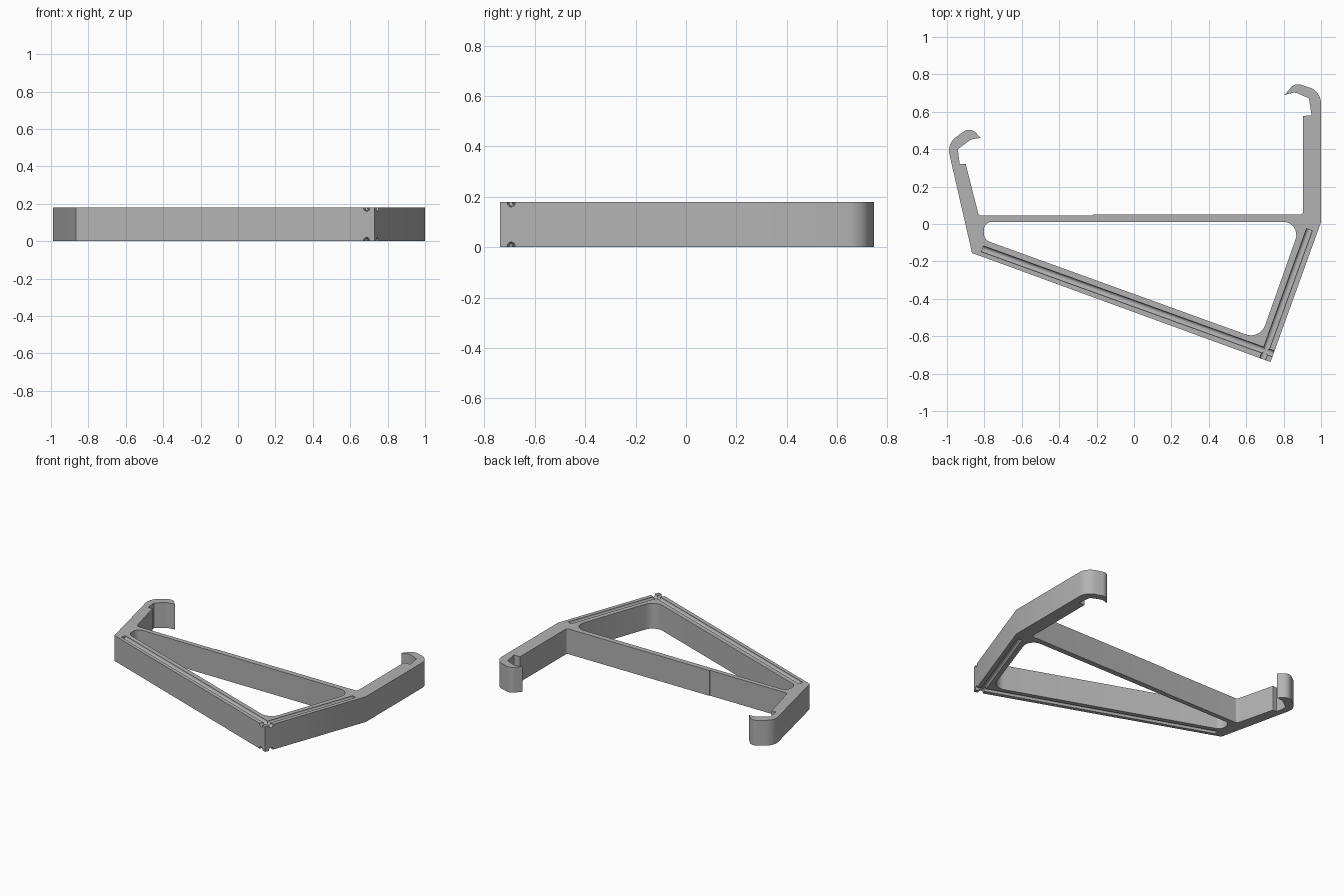
import bpy, bmesh, math
from mathutils import Vector

HEIGHT = 0.18

old = bpy.data.objects.get("Cube")
if old:
    bpy.data.objects.remove(old, do_unlink=True)

grey = bpy.data.materials.new("plain_grey")
grey.use_nodes = True
colour = (0.45, 0.45, 0.45, 1)
grey.diffuse_color = colour
grey.node_tree.nodes["Principled BSDF"].inputs["Base Color"].default_value = colour


def rounded(corners, steps=8):
    """Outline from (x, y, radius) corners, with each radius turned into an arc."""
    points = []
    for i, (x, y, r) in enumerate(corners):
        p = Vector((x, y))
        if r == 0:
            points.append(p)
            continue
        a = (Vector(corners[i - 1][:2]) - p).normalized()
        b = (Vector(corners[(i + 1) % len(corners)][:2]) - p).normalized()
        half = a.angle(b) / 2
        centre = p + (a + b).normalized() * (r / math.sin(half))
        start = p + a * (r / math.tan(half)) - centre
        end = p + b * (r / math.tan(half)) - centre
        sweep = start.angle(end)
        for k in range(steps + 1):
            t = k / steps
            points.append(centre + (start * math.sin((1 - t) * sweep)
                                    + end * math.sin(t * sweep)) / math.sin(sweep))
    return points


def prism(name, points, z0, z1):
    bm = bmesh.new()
    face = bm.faces.new([bm.verts.new((p.x, p.y, z0)) for p in points])
    result = bmesh.ops.extrude_face_region(bm, geom=[face])
    top = [v for v in result["geom"] if isinstance(v, bmesh.types.BMVert)]
    bmesh.ops.translate(bm, verts=top, vec=(0, 0, z1 - z0))
    bmesh.ops.recalc_face_normals(bm, faces=bm.faces)
    mesh = bpy.data.meshes.new(name)
    bm.to_mesh(mesh)
    bm.free()
    mesh.materials.append(grey)
    obj = bpy.data.objects.new(name, mesh)
    bpy.context.collection.objects.link(obj)
    return obj


def groove_cutter(name, start, end, z):
    """Round bar lying along an arm."""
    a, b = Vector((*start, z)), Vector((*end, z))
    bpy.ops.mesh.primitive_cylinder_add(vertices=24, radius=0.017, depth=(b - a).length,
                                        location=(a + b) / 2)
    obj = bpy.context.object
    obj.name = name
    obj.rotation_mode = 'QUATERNION'
    obj.rotation_quaternion = (b - a).to_track_quat('Z', 'Y')
    obj.data.materials.append(grey)
    return obj


# Bracket body: triangular frame with a clip hook on each side
right_arm = [(-0.866, -0.155, 0), (0.73, -0.738, 0), (1.0, 0.01, 0)]
left_hook = [(1.0, 0.71, 0.09), (0.86, 0.755, 0.05), (0.805, 0.69, 0),
             (0.86, 0.705, 0.05), (0.935, 0.672, 0), (0.95, 0.58, 0), (0.903, 0.578, 0)]
crossbar = [(0.903, 0.05, 0.014), (-0.22, 0.05, 0), (-0.22, 0.045, 0),
            (-0.83, 0.045, 0.02)]
right_hook = [(-0.90, 0.322, 0), (-0.932, 0.32, 0), (-0.942, 0.40, 0),
              (-0.87, 0.453, 0.06), (-0.82, 0.46, 0), (-0.875, 0.52, 0.05),
              (-1.0, 0.43, 0.09)]
body = prism("bracket_body", rounded(right_arm + left_hook + crossbar + right_hook),
             0, HEIGHT)

# Cutters: rounded opening, then a wire groove along both arms, top and bottom
opening = [(-0.803, 0.012, 0.045), (0.897, 0.012, 0.07), (0.674, -0.618, 0.08),
           (-0.803, -0.084, 0.05)]
cutters = [prism("opening_cutter", rounded(opening), -0.1, HEIGHT + 0.1)]
for side, z in (("top", HEIGHT - 0.003), ("bottom", 0.003)):
    cutters.append(groove_cutter(side + "_long_groove_cutter",
                                 (-0.81, -0.133), (0.82, -0.721), z))
    cutters.append(groove_cutter(side + "_short_groove_cutter",
                                 (0.938, -0.03), (0.665, -0.785), z))
for cutter in cutters:
    cutter.hide_render = True
    cutter.hide_viewport = False
    mod = body.modifiers.new(cutter.name, 'BOOLEAN')
    mod.operation = 'DIFFERENCE'
    mod.solver = 'EXACT'
    mod.object = cutter

# Bake the cuts and drop the cutters
bpy.context.view_layer.update()
baked = bpy.data.meshes.new_from_object(
    body.evaluated_get(bpy.context.evaluated_depsgraph_get()))
body.modifiers.clear()
body.data = baked
for cutter in cutters:
    bpy.data.objects.remove(cutter, do_unlink=True)

bpy.ops.object.select_all(action='DESELECT')
body.select_set(True)
bpy.context.view_layer.objects.active = body
bpy.ops.object.shade_smooth_by_angle(angle=math.radians(30))
